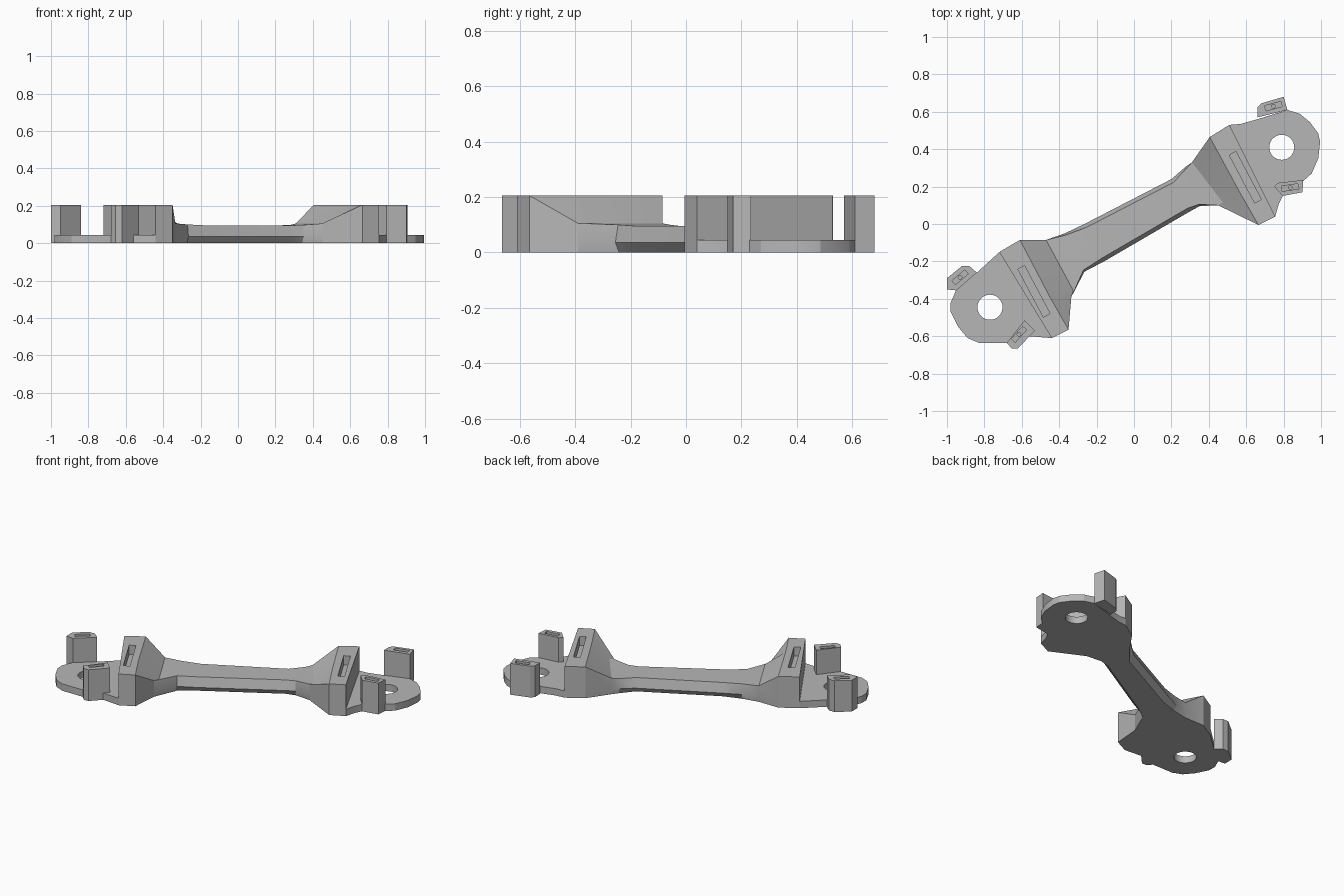
import bpy
import bmesh
import math
from mathutils import Vector, Matrix

cube = bpy.data.objects.get("Cube")
if cube:
    bpy.data.objects.remove(cube, do_unlink=True)

TOP, PLATE, MID = 0.205, 0.045, 0.035

grey = bpy.data.materials.new("plain grey")
grey.use_nodes = True
colour = (0.47, 0.47, 0.47, 1)
grey.diffuse_color = colour
grey.node_tree.nodes["Principled BSDF"].inputs["Base Color"].default_value = colour


def finish(bm, name):
    bmesh.ops.recalc_face_normals(bm, faces=bm.faces)
    mesh = bpy.data.meshes.new(name)
    bm.to_mesh(mesh)
    bm.free()
    mesh.materials.append(grey)
    obj = bpy.data.objects.new(name, mesh)
    bpy.context.collection.objects.link(obj)
    return obj


def prism(name, outline, height):
    bm = bmesh.new()
    face = bm.faces.new([bm.verts.new((x, y, 0)) for x, y in outline])
    side = bmesh.ops.extrude_face_region(bm, geom=[face])
    verts = [v for v in side["geom"] if isinstance(v, bmesh.types.BMVert)]
    bmesh.ops.translate(bm, verts=verts, vec=(0, 0, height))
    return finish(bm, name)


def cut(obj, cutter):
    cutter.hide_render = True
    mod = obj.modifiers.new("cut", "BOOLEAN")
    mod.operation, mod.solver, mod.object = "DIFFERENCE", "EXACT", cutter
    bpy.ops.object.select_all(action="DESELECT")
    bpy.context.view_layer.objects.active = obj
    obj.select_set(True)
    bpy.ops.object.modifier_apply(modifier=mod.name)
    bpy.data.objects.remove(cutter, do_unlink=True)


def cut_slot(obj, centre, length, width, angle, depth):
    bm = bmesh.new()
    place = Matrix.Translation((*centre, TOP)) @ Matrix.Rotation(math.radians(angle), 4, "Z")
    bmesh.ops.create_cube(bm, size=1, matrix=place @ Matrix.Diagonal((length, width, 2 * depth, 1)))
    cut(obj, finish(bm, "slot_cutter"))


def cut_hole(obj, centre, radius, z, depth, sides):
    bm = bmesh.new()
    bmesh.ops.create_cone(bm, cap_ends=True, segments=sides, radius1=radius, radius2=radius,
                          depth=depth, matrix=Matrix.Translation((*centre, z)))
    cut(obj, finish(bm, "hole_cutter"))


# Arm with a raised block at each end: back edge, front edge, crease on top, height, edge inset
sections = [
    ((-.72, -.15), (-.44, -.61), None, TOP, 0),
    ((-.61, -.085), (-.35, -.565), (-.45, -.39), TOP, 0),
    ((-.47, -.085), (-.335, -.39), (-.325, -.355), .105, 0),
    ((-.37, -.05), (-.265, -.255), None, .1, .015),
    ((-.265, 0), (-.16, -.2), None, .095, .03),
    ((.2, .24), (.295, .065), None, .095, .03),
    ((.275, .305), (.35, .095), None, .097, .015),
    ((.31, .33), (.45, .1), (.475, .115), .105, 0),
    ((.405, .465), (.665, -.005), (.565, .17), TOP, 0),
    ((.51, .53), (.755, .04), None, TOP, 0),
]
bm = bmesh.new()
rings = []
for back, front, crease, height, inset in sections:
    b, f = Vector(back), Vector(front)
    step = (f - b).normalized() * inset
    c = Vector(crease) if crease else b.lerp(f, .7)
    ring = [(b + step, 0), (b, MID), (b + step * .7, height), (c, height),
            (f - step * .7, height), (f, MID), (f - step, 0)]
    rings.append([bm.verts.new((p.x, p.y, z)) for p, z in ring])
for one, two in zip(rings, rings[1:]):
    for i in range(len(one)):
        j = (i + 1) % len(one)
        bm.faces.new((one[i], one[j], two[j], two[i]))
bm.faces.new(rings[0])
bm.faces.new(rings[-1])
arm = finish(bm, "arm")
for centre in ((-.535, -.36), (.595, .25)):
    cut_slot(arm, centre, .29, .04, -62, .06)

# Rounded end plates with a round hole
plates = {
    "right_plate": ((-.77, -.445), [
        (-.72, -.15), (-.84, -.26), (-.95, -.35), (-.98, -.42), (-.98, -.47), (-.94, -.55),
        (-.89, -.61), (-.83, -.635), (-.68, -.635), (-.56, -.6), (-.44, -.61)]),
    "left_plate": ((.79, .41), [
        (.51, .53), (.57, .535), (.66, .56), (.82, .61), (.885, .59), (.94, .545), (.985, .485),
        (.995, .44), (.985, .35), (.95, .27), (.905, .23), (.795, .15), (.775, .11), (.755, .04)]),
}
parts = [arm]
for name, (hole, outline) in plates.items():
    plate = prism(name, outline, PLATE)
    cut_hole(plate, hole, .067, 0, 1, 32)
    parts.append(plate)

# Upright posts with a slot and a pilot hole in the top
posts = {
    "right_back_post": ((-.93, -.285), 40, [
        (-1, -.35), (-1, -.29), (-.92, -.225), (-.88, -.225), (-.84, -.26), (-.95, -.355)]),
    "right_front_post": ((-.615, -.59), 48, [
        (-.655, -.665), (-.68, -.635), (-.585, -.515), (-.53, -.57), (-.62, -.665)]),
    "left_back_post": ((.745, .63), 15, [
        (.66, .57), (.66, .625), (.68, .645), (.8, .68), (.82, .61)]),
    "left_front_post": ((.835, .195), 8, [
        (.75, .2), (.77, .22), (.905, .235), (.9, .17), (.795, .15)]),
}
for name, (centre, angle, outline) in posts.items():
    post = prism(name, outline, TOP)
    cut_slot(post, centre, .09, .028, angle, .03)
    cut_hole(post, centre, .01, TOP, .16, 12)
    parts.append(post)

bpy.ops.object.select_all(action="DESELECT")
for part in parts:
    part.select_set(True)
bpy.context.view_layer.objects.active = arm
bpy.ops.object.shade_smooth_by_angle(angle=math.radians(20))
